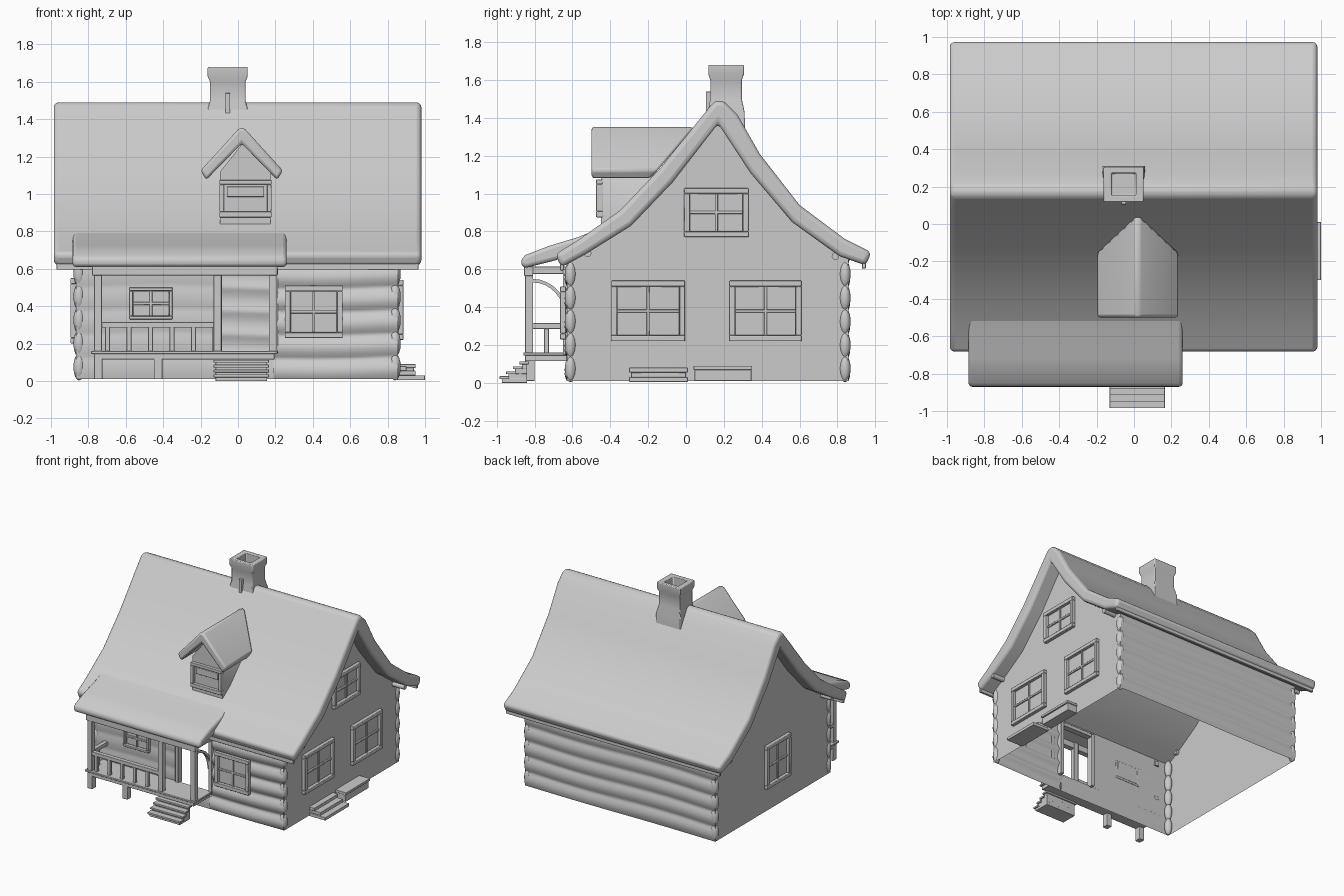
import bpy, bmesh, math
from mathutils import Matrix, Vector

if "Cube" in bpy.data.objects:
    bpy.data.objects.remove(bpy.data.objects["Cube"])


def finish(name, bm, bevel=0.0, segs=2, angle=40):
    bmesh.ops.recalc_face_normals(bm, faces=bm.faces[:])
    me = bpy.data.meshes.new(name)
    bm.to_mesh(me)
    bm.free()
    ob = bpy.data.objects.new(name, me)
    bpy.context.collection.objects.link(ob)
    bpy.ops.object.select_all(action='DESELECT')
    bpy.context.view_layer.objects.active = ob
    ob.select_set(True)
    bpy.ops.object.shade_smooth_by_angle(angle=math.radians(angle))
    if bevel:
        m = ob.modifiers.new("bevel", 'BEVEL')
        m.width, m.segments = bevel, segs
        m.limit_method, m.angle_limit = 'ANGLE', math.radians(40)
    return ob


def boxes(name, items, bevel=0.0, matrix=None):
    """Several boxes (x0,x1,y0,y1,z0,z1) in one object."""
    bm = bmesh.new()
    for x0, x1, y0, y1, z0, z1 in items:
        mat = Matrix.Translation(((x0 + x1) / 2, (y0 + y1) / 2, (z0 + z1) / 2)) @ \
            Matrix.Diagonal((x1 - x0, y1 - y0, z1 - z0, 1))
        bmesh.ops.create_cube(bm, size=1, matrix=mat)
    if matrix:
        bm.transform(matrix)
    return finish(name, bm, bevel)


def prism(name, pts, axis, lo, hi, bevel=0.0, back=None, segs=2):
    """Profile extruded along x (pts are y,z) or y (pts are x,z)."""
    bm = bmesh.new()
    place = (lambda a, b, t: (t, a, b)) if axis == 'x' else (lambda a, b, t: (a, t, b))
    ends = [[bm.verts.new(place(a, b, lo)) for a, b in pts],
            [bm.verts.new(place(a, b, back(b) if back else hi)) for a, b in pts]]
    for e in ends:
        bm.faces.new(e)
    n = len(pts)
    for i in range(n):
        j = (i + 1) % n
        bm.faces.new((ends[0][i], ends[0][j], ends[1][j], ends[1][i]))
    return finish(name, bm, bevel, segs)


def window(name, x, y, rot, hw, z0, z1, fw=0.03, out=0.03):
    """Framed window with a cross; faces -y before turning."""
    zc = (z0 + z1) / 2
    items = [(-hw, hw, -out, 0, z0, z0 + fw), (-hw, hw, -out, 0, z1 - fw, z1),
             (-hw, -hw + fw, -out, 0, z0 + fw, z1 - fw), (hw - fw, hw, -out, 0, z0 + fw, z1 - fw),
             (-hw + fw, hw - fw, -0.008, 0, z0 + fw, z1 - fw),
             (-0.008, 0.008, -out * .6, 0, z0 + fw, z1 - fw),
             (-hw + fw, hw - fw, -out * .6, 0, zc - .008, zc + .008)]
    mat = Matrix.Translation((x, y, 0)) @ Matrix.Rotation(math.radians(rot), 4, 'Z')
    return boxes(name, items, 0.004, mat)


def log_wall(name, y, out, x0, x1, z0, z1, amp):
    """Sheet wall with horizontal log bulges."""
    bm = bmesh.new()
    nz, nx = max(4, int((z1 - z0) / 0.012)), 12
    rows = []
    for k in range(nz + 1):
        z = z0 + (z1 - z0) * k / nz
        row = []
        for i in range(nx + 1):
            x = x0 + (x1 - x0) * i / nx
            d = amp * (2 * abs(math.sin(math.pi * z / 0.125 + 0.25 * math.sin(4 * x))) - 1)
            row.append(bm.verts.new((x, y + out * d, z)))
        rows.append(row)
    for r, s in zip(rows, rows[1:]):
        for i in range(nx):
            bm.faces.new((r[i], r[i + 1], s[i + 1], s[i]))
    return finish(name, bm, angle=60)


# Main roof: curved slab
front = [(-.69, .68), (-.57, .755), (-.35, .91), (-.14, 1.13), (.07, 1.39), (.15, 1.49)]
rear = [(.20, 1.49), (.27, 1.42), (.39, 1.21), (.6, .94), (.84, .76), (.98, .69)]
under = [(.95, .62), (.81, .67), (.56, .85), (.34, 1.11), (.17, 1.37),
         (-.07, 1.06), (-.29, .83), (-.53, .68), (-.66, .61)]
prism("main_roof", front + rear + under, 'x', -.985, .98, 0.025, segs=3)

# Porch roof
prism("porch_roof", [(-.45, .82), (-.57, .77), (-.72, .725), (-.85, .675), (-.875, .645),
                     (-.86, .605), (-.70, .645), (-.55, .69)], 'x', -.885, .26, 0.02, segs=3)

# Gable end walls, open underneath
for name, x in (("right_gable_wall", .855), ("left_gable_wall", -.865)):
    bm = bmesh.new()
    pts = [(-.63, .01), (.86, .01), (.86, .70), (.58, .90), (.36, 1.16), (.17, 1.42),
           (-.1, 1.1), (-.32, .87), (-.55, .71), (-.63, .67)]
    bm.faces.new([bm.verts.new((x, a, b)) for a, b in pts])
    finish(name, bm)

# Log walls with the doorway left open
log_wall("back_wall", .86, 1, -.865, .855, .01, .70, .008)
log_wall("front_wall_right", -.63, -1, .19, .855, .01, .67, .012)
log_wall("front_wall_left", -.63, -1, -.865, -.09, .01, .67, .003)
log_wall("front_wall_over_door", -.63, -1, -.09, .19, .57, .67, .003)
log_wall("door_sill", -.63, -1, -.09, .19, .01, .15, .003)
boxes("door_frame", [(-.115, -.085, -.65, -.60, .15, .6), (.185, .215, -.65, -.60, .15, .6),
                     (-.085, .185, -.65, -.60, .57, .6)], .004)

# Rounded log ends at the corners
bm = bmesh.new()
for cx in (-.85, .84):
    for cy in (-.61, .84):
        for k in range(5):
            bmesh.ops.create_uvsphere(
                bm, u_segments=12, v_segments=8, radius=1,
                matrix=Matrix.Translation((cx, cy, .075 + k * .125)) @ Matrix.Diagonal((.03, .03, .072, 1)))
finish("corner_log_ends", bm)

# Windows
window("right_front_window", .855, -.20, 90, .195, .22, .54)
window("right_back_window", .855, .42, 90, .19, .22, .54)
window("right_attic_window", .855, .16, 90, .17, .77, 1.03)
window("left_window", -.865, .07, -90, .155, .20, .55)
window("front_right_window", .405, -.635, 0, .155, .23, .51)
window("porch_window", -.465, -.63, 0, .115, .33, .50, .018)

# Dormer: back ends follow the main roof slope
slope = lambda z: -.17 + (z - 1.1) * .85
prism("dormer_walls", [(-.095, .84), (.175, .84), (.175, 1.12), (.04, 1.29), (-.095, 1.12)],
      'y', -.45, 0, back=slope)
prism("dormer_roof", [(-.2, 1.125), (.0, 1.345), (.02, 1.355), (.04, 1.345), (.24, 1.125),
                      (.21, 1.075), (.02, 1.27), (-.17, 1.075)], 'y', -.5, 0, .015, back=slope)
boxes("dormer_window_frame", [(-.1, .18, -.475, -.44, .875, .905), (-.1, .18, -.475, -.44, 1.05, 1.075),
                              (-.1, -.075, -.475, -.44, .905, 1.05), (.155, .18, -.475, -.44, .905, 1.05),
                              (-.06, .14, -.46, -.44, .985, 1.04)], .004)

# Chimney: flared base, shaft, hollow cap
cx, cy = -.055, .212
bm = bmesh.new()
rings = [(.115, .10, 1.30), (.112, .098, 1.43), (.095, .083, 1.50), (.095, .083, 1.60), (.107, .094, 1.63),
         (.107, .094, 1.68), (.065, .06, 1.68), (.065, .06, 1.58)]
loops = [[bm.verts.new((cx + sx * a, cy + sy * b, z)) for sx, sy in ((-1, -1), (1, -1), (1, 1), (-1, 1))]
         for a, b, z in rings]
for r, s in zip(loops, loops[1:]):
    for i in range(4):
        bm.faces.new((r[i], r[(i + 1) % 4], s[(i + 1) % 4], s[i]))
bm.faces.new(loops[-1])
finish("chimney", bm, .006)
boxes("chimney_rib", [(-.068, -.042, .105, .16, 1.40, 1.54)], .003)

# Porch deck, legs, posts and beams
boxes("porch_deck", [(-.77, .195, -.85, -.63, .115, .145), (-.785, .21, -.86, -.63, .145, .16)], .003)
boxes("porch_legs", [(x, x + .045, -.85, -.80, .01, .12) for x in (-.77, -.45)], .003)
boxes("porch_posts", [(x, x + .042, -.85, -.808, .155, .63) for x in (-.77, -.13, .165)], .003)
boxes("porch_beams", [(-.78, .21, -.855, -.81, .565, .615), (-.77, -.73, -.81, -.62, .575, .615),
                      (.165, .205, -.81, -.62, .575, .615)], .003)

# Railings
boxes("porch_railing", [(-.75, -.12, -.845, -.81, .285, .315), (-.77, -.735, -.81, -.63, .285, .315)] +
      [(-.71 + i * .115, -.685 + i * .115, -.84, -.815, .155, .29) for i in range(6)] +
      [(-.765, -.74, -.75, -.725, .155, .29)], .003)

# Curved porch brace
bm = bmesh.new()
prev = None
for k in range(9):
    a = math.radians(90 * k / 8)
    c = Vector((.185, -.81 + .18 * math.sin(a), .34 + .2 * math.cos(a)))
    n = Vector((0, math.sin(a), math.cos(a))) * .009
    w = Vector((.014, 0, 0))
    ring = [bm.verts.new(c + p) for p in (n + w, n - w, -n - w, w - n)]
    if prev:
        for i in range(4):
            bm.faces.new((prev[i], prev[(i + 1) % 4], ring[(i + 1) % 4], ring[i]))
    prev = ring
finish("porch_brace", bm)

# Front steps: treads with closed risers
steps = []
for k in range(4):
    y, z = -.985 + k * .035, .035 + k * .026
    steps += [(-.13, .165, y, y + .05, z - .015, z), (-.12, .155, y + .012, -.84, max(0, z - .04), z - .012)]
boxes("front_steps", steps, .002)

# Side steps and landing by the right wall
boxes("side_steps", [(.85, .90, -.30, .01, .055, .08), (.85, .95, -.29, 0, .03, .055), (.85, 1.0, -.30, .01, .005, .03)], .003)
boxes("side_landing", [(.85, .94, .045, .345, .01, .07), (.85, .95, .04, .35, .07, .09)], .003)

# Purlin ends under the eaves
bm = bmesh.new()
for x in (-.9, .9):
    for y, z in ((-.52, .685), (.79, .67)):
        bmesh.ops.create_cone(bm, cap_ends=True, segments=12, radius1=.02, radius2=.02, depth=.12,
                              matrix=Matrix.Translation((x, y, z)) @ Matrix.Rotation(math.pi / 2, 4, 'Y'))
finish("purlin_ends", bm)
# Eave boards
boxes("eave_boards", [(-.97, .965, -.665, -.645, .595, .66), (-.97, .965, .93, .95, .605, .66)], .003)
